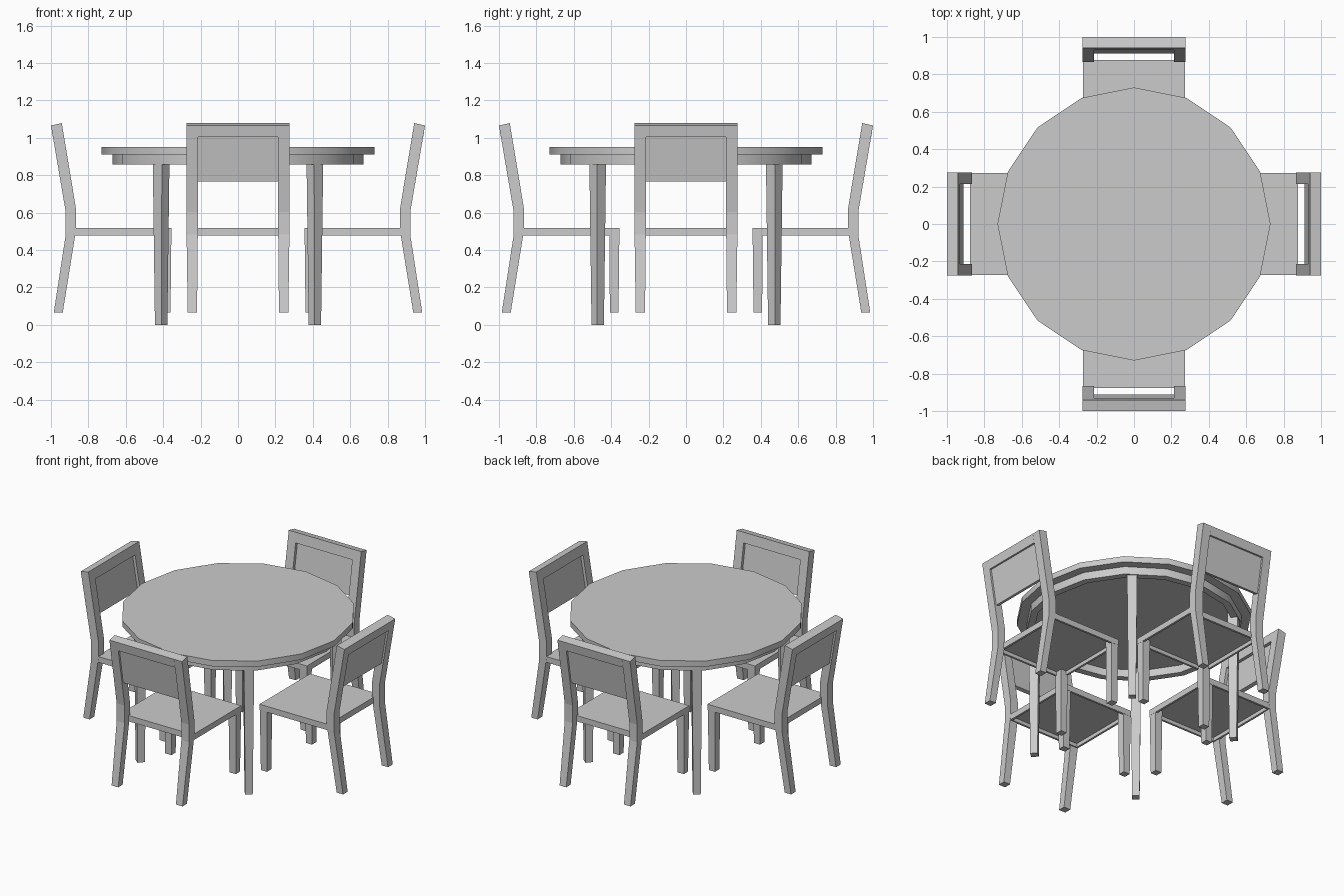
import bpy, bmesh, math
from mathutils import Matrix, Vector

if "Cube" in bpy.data.objects:
    bpy.data.objects.remove(bpy.data.objects["Cube"])

wood = bpy.data.materials.new("plain grey")
wood.diffuse_color = (0.6, 0.6, 0.6, 1)
wood.use_nodes = True
wood.node_tree.nodes["Principled BSDF"].inputs["Base Color"].default_value = wood.diffuse_color


def finish(bm, name, matrix):
    bmesh.ops.transform(bm, matrix=matrix, verts=bm.verts)
    bmesh.ops.recalc_face_normals(bm, faces=bm.faces)
    me = bpy.data.meshes.new(name)
    bm.to_mesh(me)
    bm.free()
    me.materials.append(wood)
    ob = bpy.data.objects.new(name, me)
    bpy.context.collection.objects.link(ob)
    return ob


def loft(name, sections, matrix):
    """Bar through sections (x0, x1, y_front, z_front, y_back, z_back)."""
    bm = bmesh.new()
    rings = []
    for x0, x1, yf, zf, yb, zb in sections:
        pts = [(x0, yf, zf), (x1, yf, zf), (x1, yb, zb), (x0, yb, zb)]
        rings.append([bm.verts.new(p) for p in pts])
    for a, b in zip(rings, rings[1:]):
        for i in range(4):
            j = (i + 1) % 4
            bm.faces.new((a[i], a[j], b[j], b[i]))
    bm.faces.new(rings[0])
    bm.faces.new(rings[-1])
    return finish(bm, name, matrix)


def hollow_below(bm, rim, depth):
    """Inset the bottom face and push it up, leaving a rim."""
    bm.normal_update()
    bmesh.ops.recalc_face_normals(bm, faces=bm.faces)
    bottom = min(bm.faces, key=lambda f: f.calc_center_median().z)
    bmesh.ops.inset_region(bm, faces=[bottom], thickness=rim)
    wall = bmesh.ops.extrude_face_region(bm, geom=[bottom])
    moved = [g for g in wall["geom"] if isinstance(g, bmesh.types.BMVert)]
    bmesh.ops.translate(bm, vec=(0, 0, depth), verts=moved)
    if bottom.is_valid:
        bmesh.ops.delete(bm, geom=[bottom], context='FACES_ONLY')


def disc(name, radius, z0, z1, rim=0, depth=0):
    bm = bmesh.new()
    bmesh.ops.create_cone(bm, cap_ends=True, segments=16, radius1=radius,
                          radius2=radius, depth=z1 - z0)
    if rim:
        hollow_below(bm, rim, depth)
    ob = finish(bm, name, Matrix.Translation((0, 0, (z0 + z1) / 2)))
    bpy.ops.object.select_all(action='DESELECT')
    ob.select_set(True)
    bpy.context.view_layer.objects.active = ob
    bpy.ops.object.shade_smooth_by_angle(angle=math.radians(30))


# Table: round top, hollow apron and four tapered legs
disc("table_top", 0.73, 0.91, 0.95)
disc("table_apron", 0.67, 0.857, 0.911, 0.045, 0.052)
for sx in (-1, 1):
    for sy in (-1, 1):
        turn = (Matrix.Translation((0.411 * sx, 0.472 * sy, 0))
                @ Matrix.Rotation(math.atan2(0.48 * sy, 0.41 * sx), 4, 'Z'))
        loft("table_leg", [(-h, h, -h, z, h, z) for h, z in ((0.0235, 0), (0.032, 0.91))], turn)

# Four chairs around the table, modelled on the +y side
for k in range(4):
    m = Matrix.Rotation(k * math.pi / 2, 4, 'Z')
    # seat with a shallow frame underneath
    bm = bmesh.new()
    bmesh.ops.create_cube(bm, size=1, matrix=Matrix.Translation((0, 0.616, 0.498))
                          @ Matrix.Diagonal((0.548, 0.522, 0.04, 1)))
    hollow_below(bm, 0.02, 0.025)
    finish(bm, "seat", m)
    for s in (-1, 1):
        # bent rear post, slightly narrower at the foot
        loft("rear_post", [
            (s * 0.219, s * 0.269, 0.937, 0.066, 0.985, 0.066),
            (s * 0.215, s * 0.275, 0.865, 0.513, 0.921, 0.482),
            (s * 0.215, s * 0.275, 0.865, 0.613, 0.921, 0.603),
            (s * 0.215, s * 0.275, 0.942, 1.078, 1.0, 1.066)], m)
        loft("front_leg", [
            (s * 0.22, s * 0.268, 0.361, 0.066, 0.407, 0.066),
            (s * 0.215, s * 0.273, 0.356, 0.503, 0.410, 0.503)], m)
    # rail across the top and thin recessed back panel
    loft("back_top_rail", [
        (-0.215, 0.215, 0.931, 1.01, 0.990, 1.005),
        (-0.215, 0.215, 0.942, 1.078, 1.0, 1.066)], m)
    loft("back_panel", [
        (-0.216, 0.216, 0.912, 0.772, 0.937, 0.766),
        (-0.216, 0.216, 0.952, 1.014, 0.977, 1.010)], m)
